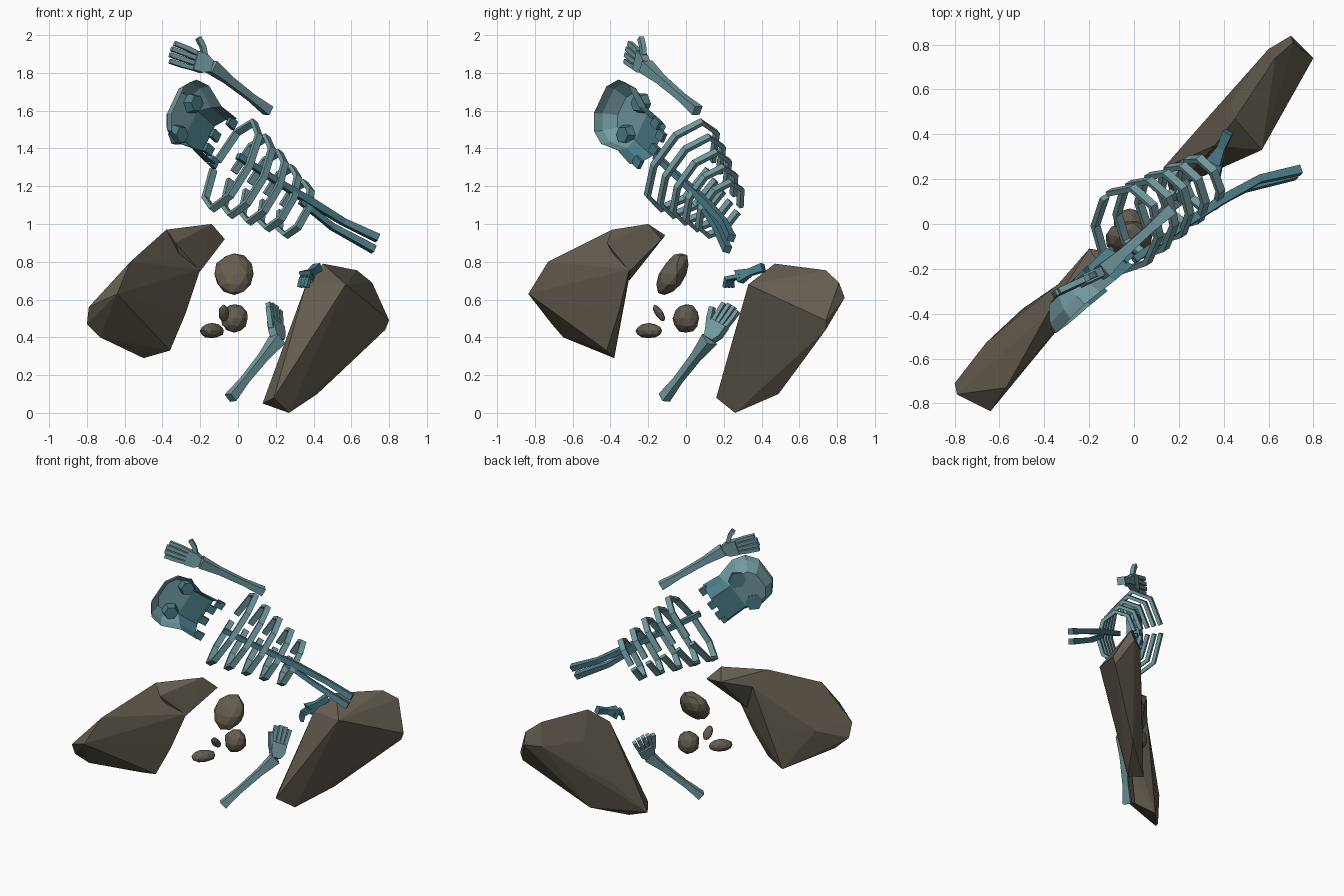
import bpy, bmesh, math, random
from mathutils import Vector as Vec

if "Cube" in bpy.data.objects:
    bpy.data.objects.remove(bpy.data.objects["Cube"])

random.seed(4)


def material(name, rgb):
    m = bpy.data.materials.new(name)
    m.diffuse_color = (*rgb, 1)
    m.use_nodes = True
    m.node_tree.nodes["Principled BSDF"].inputs["Base Color"].default_value = m.diffuse_color
    return m


ROCK = material("brown rock", (0.128, 0.109, 0.08))
BONE = material("pale teal bone", (0.17, 0.33, 0.355))
DARK = material("deep teal bone", (0.07, 0.2, 0.25))
V = Vec((0.707, -0.707, 0))          # normal of the plane everything lies in


def finish(bm, name, *mats):
    bmesh.ops.recalc_face_normals(bm, faces=bm.faces)
    me = bpy.data.meshes.new(name)
    bm.to_mesh(me)
    bm.free()
    ob = bpy.data.objects.new(name, me)
    bpy.context.collection.objects.link(ob)
    for m in mats:
        me.materials.append(m)
    return ob


def add_hull(bm, pts):
    vs = [bm.verts.new(p) for p in pts]
    r = bmesh.ops.convex_hull(bm, input=vs)
    junk = {g for g in r["geom_interior"] + r["geom_unused"] if isinstance(g, bmesh.types.BMVert)}
    bmesh.ops.delete(bm, geom=list(junk), context="VERTS")


def add_rod(bm, pts, w, h=None, ref=V):
    """Four sided sweep; w may be one half-width per point."""
    pts = [Vec(p) for p in pts]
    ws = w if isinstance(w, (list, tuple)) else [w] * len(pts)
    rings = []
    for i, p in enumerate(pts):
        t = (pts[min(i + 1, len(pts) - 1)] - pts[max(i - 1, 0)]).normalized()
        side = Vec(ref).cross(t).normalized()
        nrm = t.cross(side)
        hh = h or ws[i]
        rings.append([bm.verts.new(p + side * ws[i] * a + nrm * hh * b)
                      for a, b in ((1, 1), (-1, 1), (-1, -1), (1, -1))])
    for r, q in zip(rings, rings[1:]):
        for k in range(4):
            bm.faces.new((r[k], r[(k + 1) % 4], q[(k + 1) % 4], q[k]))
    bm.faces.new(rings[0])
    bm.faces.new(rings[-1])


# large boulders
bm = bmesh.new()
add_hull(bm, [(-.8, -.71, .47), (-.79, -.76, .56), (-.64, -.835, .63), (-.57, -.73, .8),
              (-.38, -.39, .97), (-.2, -.3, .76), (-.36, -.42, .33), (-.5, -.38, .29),
              (-.73, -.65, .4), (-.48, -.37, .58), (-.66, -.53, .55), (-.28, -.36, .52),
              (-.34, -.27, .88)])
add_hull(bm, [(-.38, -.39, .97), (-.34, -.27, .88), (-.14, -.2, 1.0), (-.07, -.13, .92),
              (-.2, -.11, .94), (-.2, -.3, .75), (-.27, -.3, .7), (-.33, -.42, .9)])
finish(bm, "left_boulder", ROCK)

bm = bmesh.new()
add_hull(bm, [(.13, .25, .05), (.19, .16, .08), (.27, .26, 0), (.42, .49, .1), (.78, .74, .44),
              (.8, .74, .49), (.7, .84, .61), (.71, .81, .69), (.63, .74, .755), (.45, .47, .79),
              (.57, .33, .68), (.36, .35, .68), (.33, .27, .42), (.43, .55, .6), (.28, .42, .28),
              (.6, .78, .6), (.38, .265, .42)])
finish(bm, "right_boulder", ROCK)

# small stones: centre, half sizes, lean of y with z, lean of y with x
for i, (c, s, kz, kx) in enumerate([((-.02, -.07, .735), (.106, .075, .113), .4, 0),
                                    ((-.02, 0, .5), (.075, .07, .08), 0, 0),
                                    ((-.138, -.195, .435), (.064, .06, .04), 0, .6),
                                    ((-.075, -.143, .528), (.028, .022, .044), -.5, .3)]):
    bm = bmesh.new()
    bmesh.ops.create_icosphere(bm, subdivisions=2, radius=1)
    for v in bm.verts:
        p = [v.co[j] * s[j] * random.uniform(.93, 1.06) for j in range(3)]
        v.co = Vec(c) + Vec((p[0], p[1] + kz * p[2] + kx * p[0], p[2]))
    finish(bm, f"stone_{i + 1}", ROCK)

# skull: an open mask facing the back left
O = Vec((-.265, -.29, 1.556))
T = Vec((-.39, -.39, -.83))
S = Vec((-.585, -.585, .55))


def skull_pt(t, s, d):
    return O + T * t + S * s + V * d


half = [(.145, -.215, .11), (.14, -.09, .10), (.185, .04, .09), (.165, .13, .08), (.085, .185, .08)]
rim = half + [(-t, s, d) for t, s, d in reversed(half)]
bm = bmesh.new()
loops = []
for scale, depth in ((1, None), (.93, .03), (.66, -.03)):
    loops.append([bm.verts.new(skull_pt(t * scale, s if s < -.2 else s * scale,
                                        d if depth is None else depth)) for t, s, d in rim])
n = len(rim)
for a, b in zip(loops, loops[1:]):
    for k in range(n - 1):
        bm.faces.new((a[k], a[k + 1], b[k + 1], b[k]))
for k in range(n // 2 - 1):
    a = loops[-1]
    bm.faces.new((a[k], a[k + 1], a[n - 2 - k], a[n - 1 - k]))
for f in bm.faces:
    f.material_index = int((f.calc_center_median() - O).dot(S) < -.03)
finish(bm, "skull", BONE, DARK)

# eye sockets
for side in (-1, 1):
    bm = bmesh.new()
    pts = []
    for k in range(6):
        a = k * math.pi / 3
        for r, d in ((.06, -.034), (.045, .015)):
            pts.append(skull_pt(side * .1 + r * math.cos(a), r * math.sin(a), d))
    add_hull(bm, pts)
    finish(bm, "eye_socket_" + ("upper" if side < 0 else "lower"), DARK)

# teeth
bm = bmesh.new()
for t, d in ((-.125, .07), (-.045, -.01), (.045, -.01), (.125, .07)):
    add_rod(bm, [skull_pt(t, -.2, d), skull_pt(t, -.255, d)], .025, .012)
finish(bm, "teeth", DARK)

# ribs: broken rings that shrink down the spine
A0, A1 = Vec((.11, .11, .23)), Vec((.05, .06, .14))
B0, B1 = Vec((.09, -.15, 0)), Vec((.07, -.10, 0))
C0, C1 = Vec((-.03, -.02, 1.31)), Vec((.30, .18, 1.08))
for i in range(5):
    f = i / 4
    a, b, c = A0.lerp(A1, f), B0.lerp(B1, f), C0.lerp(C1, f)
    bm = bmesh.new()
    path = []
    for k in range(9):
        th = (-1 + k / 4) * (math.pi - .1)
        path.append(c + b * math.cos(th) + a * math.sin(th))
    add_rod(bm, path, .012, .019, a.cross(b))
    finish(bm, f"rib_{i + 1}", BONE)

# spine and its split lower end
bm = bmesh.new()
add_rod(bm, [(.0, -.16, 1.36), (.2, -.02, 1.23), (.38, .1, 1.12), (.56, .2, 1.01), (.74, .24, .925)],
        [.016, .016, .02, .017, .02])
add_rod(bm, [(.33, .07, 1.12), (.5, .16, .985), (.72, .22, .865)], [.013, .016, .02])
finish(bm, "spine", DARK)


# arms with hands
def arm(name, elbow, wrist, direction, fan, thumb, extra=0.0):
    elbow, wrist, d = Vec(elbow), Vec(wrist), Vec(direction).normalized()
    fan = Vec(fan)
    fan = (fan - d * fan.dot(d)).normalized()
    ref = d.cross(fan)
    bm = bmesh.new()
    add_rod(bm, [elbow, elbow.lerp(wrist, .3), elbow.lerp(wrist, .7), wrist],
            [.026, .019, .022, .034], None, ref)
    finish(bm, name + "_forearm", BONE)
    bm = bmesh.new()
    palm = wrist + d * .1
    add_rod(bm, [wrist, wrist + d * .04, palm], [.03, .05, .052], .022, ref)
    for k in (-1.5, -.5, .5, 1.5):
        base = palm + fan * k * .028
        add_rod(bm, [base, base + d * .06 + fan * k * .004,
                     base + d * (.12 + extra - .01 * abs(k)) + fan * k * .005], .012, .013, ref)
    base = wrist + d * .05 + fan * .045
    tip = Vec(thumb)
    add_rod(bm, [base, base.lerp(tip, .55) + d * -.01, tip], .014, .014, ref)
    finish(bm, name + "_hand", BONE)


arm("upper", (.16, .06, 1.6), (-.145, -.215, 1.835), (-.93, -.43, .34), (.25, .2, .9),
    (-.21, -.24, 1.985), .03)
arm("lower", (-.04, -.115, .08), (.21, .125, .39), (-.02, .12, .18), (-.6, -.7, .5), (.165, .14, .56))

# hand clutching the right boulder
bm = bmesh.new()
add_rod(bm, [(.42, .41, .77), (.39, .34, .745), (.36, .28, .72)], [.022, .018, .034])
for k in (-1, 0, 1):
    o = V * .025 * k
    add_rod(bm, [Vec((.37, .3, .725)) + o, Vec((.355, .23, .71)) + o, Vec((.345, .225, .665)) + o], .011)
finish(bm, "clutching_hand", DARK)
